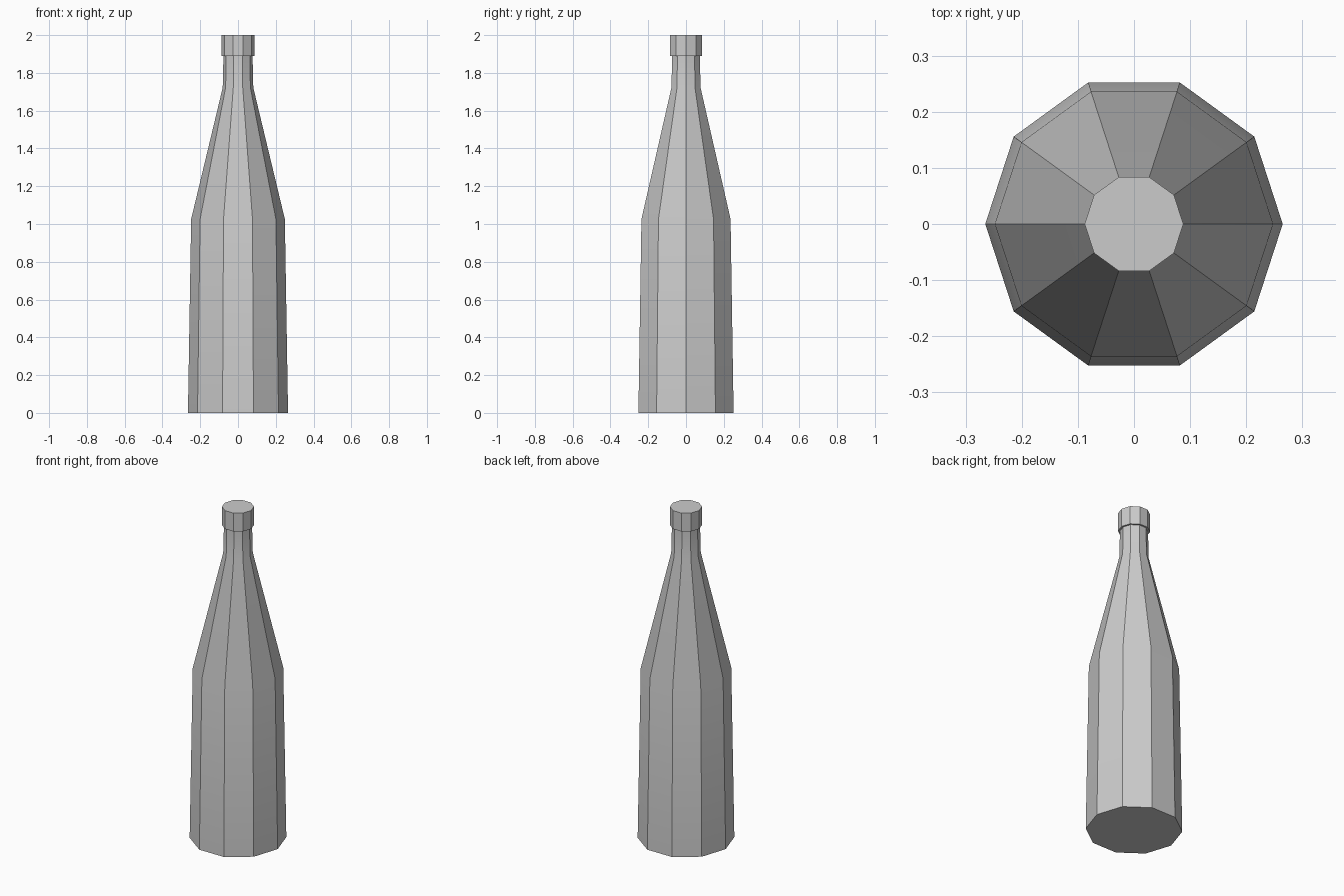
import bpy, bmesh, math

if "Cube" in bpy.data.objects:
    bpy.data.objects.remove(bpy.data.objects["Cube"])

SIDES = 10


def lathe(name, profile):
    """Closed ten-sided solid from (radius, height) rings."""
    bm = bmesh.new()
    rings = []
    for r, z in profile:
        rings.append([bm.verts.new((r * math.cos(2 * math.pi * i / SIDES),
                                    r * math.sin(2 * math.pi * i / SIDES), z))
                      for i in range(SIDES)])
    for low, high in zip(rings, rings[1:]):
        for i in range(SIDES):
            j = (i + 1) % SIDES
            bm.faces.new((low[i], low[j], high[j], high[i]))
    bm.faces.new(rings[0][::-1])
    bm.faces.new(rings[-1])
    mesh = bpy.data.meshes.new(name)
    bm.to_mesh(mesh)
    bm.free()
    obj = bpy.data.objects.new(name, mesh)
    bpy.context.collection.objects.link(obj)
    # Facets stay sharp, gentle bends along the profile are softened
    bpy.ops.object.select_all(action='DESELECT')
    obj.select_set(True)
    bpy.context.view_layer.objects.active = obj
    bpy.ops.object.shade_smooth_by_angle(angle=math.radians(30))
    return obj


# Bottle: base, shoulder, neck, and the stepped cap at the mouth
lathe("bottle", [(0.265, 0.0), (0.248, 1.026), (0.081, 1.722),
                 (0.077, 1.889), (0.088, 1.889), (0.088, 2.0)])
